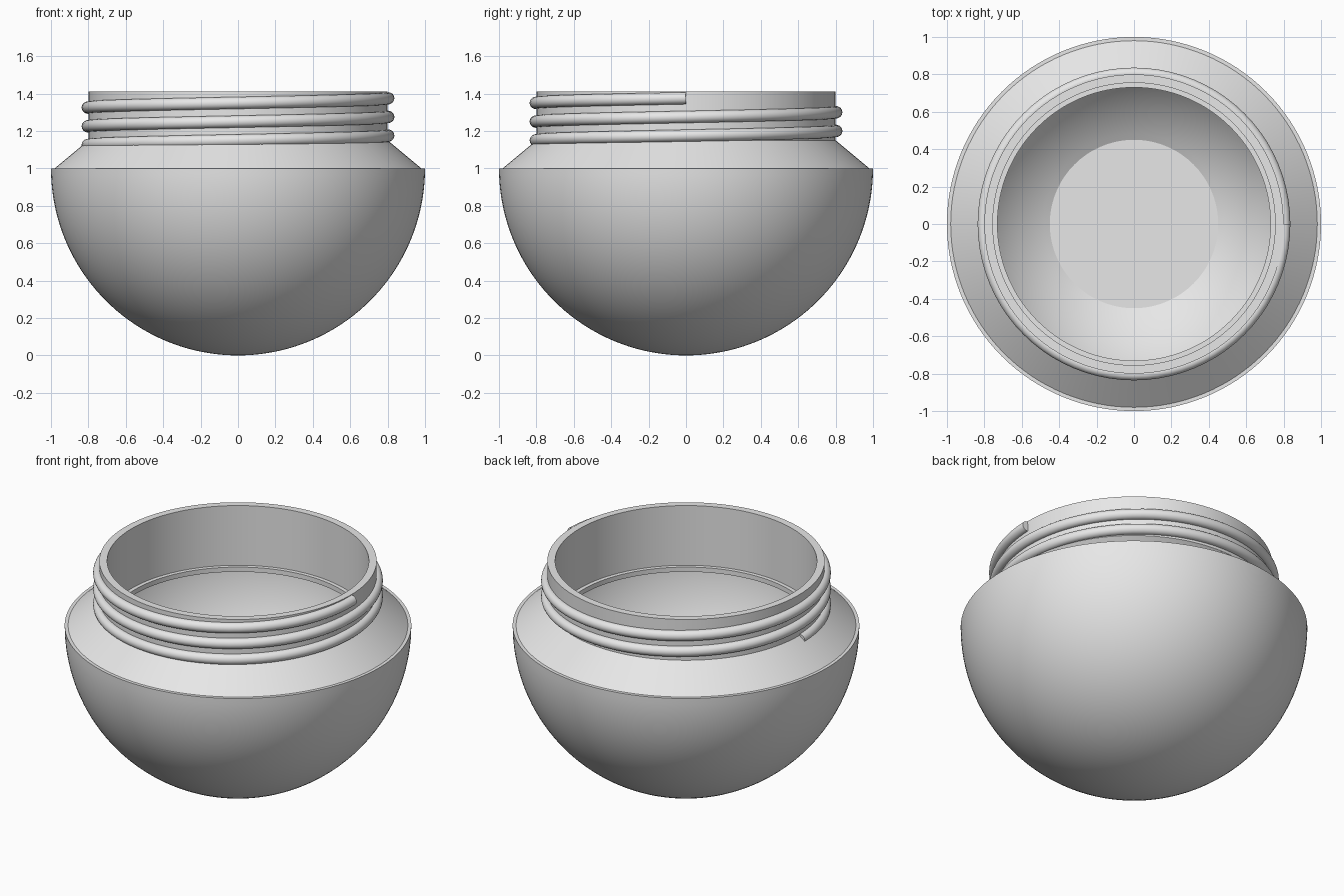
import bpy
import bmesh
from math import sin, cos, pi, radians, sqrt, asin

cube = bpy.data.objects.get("Cube")
if cube:
    bpy.data.objects.remove(cube, do_unlink=True)

# Single grey material
grey = bpy.data.materials.new("plain_grey")
grey.use_nodes = True
colour = (0.8, 0.8, 0.8, 1)
grey.diffuse_color = colour
grey.node_tree.nodes["Principled BSDF"].inputs["Base Color"].default_value = colour


def link(name, data):
    obj = bpy.data.objects.new(name, data)
    bpy.context.collection.objects.link(obj)
    bpy.ops.object.select_all(action="DESELECT")
    obj.select_set(True)
    bpy.context.view_layer.objects.active = obj
    return obj


def finish(obj):
    obj.data.materials.clear()
    obj.data.materials.append(grey)
    bpy.ops.object.shade_smooth_by_angle(angle=radians(20))


def lathe(name, profile, steps=128):
    bm = bmesh.new()
    verts = [bm.verts.new((r, 0, z)) for r, z in profile]
    edges = [bm.edges.new(pair) for pair in zip(verts, verts[1:])]
    bmesh.ops.spin(bm, geom=verts + edges, cent=(0, 0, 0), axis=(0, 0, 1),
                   angle=2 * pi, steps=steps, use_merge=True)
    bmesh.ops.remove_doubles(bm, verts=bm.verts[:], dist=0.0005)
    bmesh.ops.recalc_face_normals(bm, faces=bm.faces[:])
    mesh = bpy.data.meshes.new(name)
    bm.to_mesh(mesh)
    bm.free()
    finish(link(name, mesh))


def arc(radius, start, end, count):
    """Arc about the bowl centre; angles are measured from straight down."""
    angles = [start + (end - start) * i / count for i in range(count + 1)]
    return [(radius * sin(a), 1 - radius * cos(a)) for a in angles]


# Bowl: round outside, sloped shoulder, neck, inner lip, hollow with flat floor
inner, floor_radius = 0.95, 0.45
outside = arc(1.0, 0, pi / 2, 40)
shoulder_and_neck = [(0.98, 1.0), (0.8, 1.15), (0.8, 1.41), (0.755, 1.41)]
lip = [(0.755, 1.03), (0.73, 1.03), (0.73, 1.0)]
hollow = arc(inner, pi / 2, asin(floor_radius / inner), 28)
floor_z = 1 - sqrt(inner ** 2 - floor_radius ** 2)
lathe("jar_body", outside + shoulder_and_neck + lip + hollow + [(0, floor_z)])

# Screw thread: two and a half rising turns around the neck
turns, pitch, steps = 2.5, 0.1, 200
curve = bpy.data.curves.new("screw_thread", "CURVE")
curve.dimensions = "3D"
curve.twist_mode = "Z_UP"
curve.bevel_depth = 0.032
curve.bevel_resolution = 10
curve.use_fill_caps = True
spline = curve.splines.new("POLY")
spline.points.add(steps)
for i, point in enumerate(spline.points):
    t = turns * i / steps
    a = pi + 2 * pi * t
    point.co = (0.804 * cos(a), 0.804 * sin(a), 1.125 + pitch * t, 1)
link("screw_thread", curve)
bpy.ops.object.convert(target="MESH")
finish(bpy.context.view_layer.objects.active)
